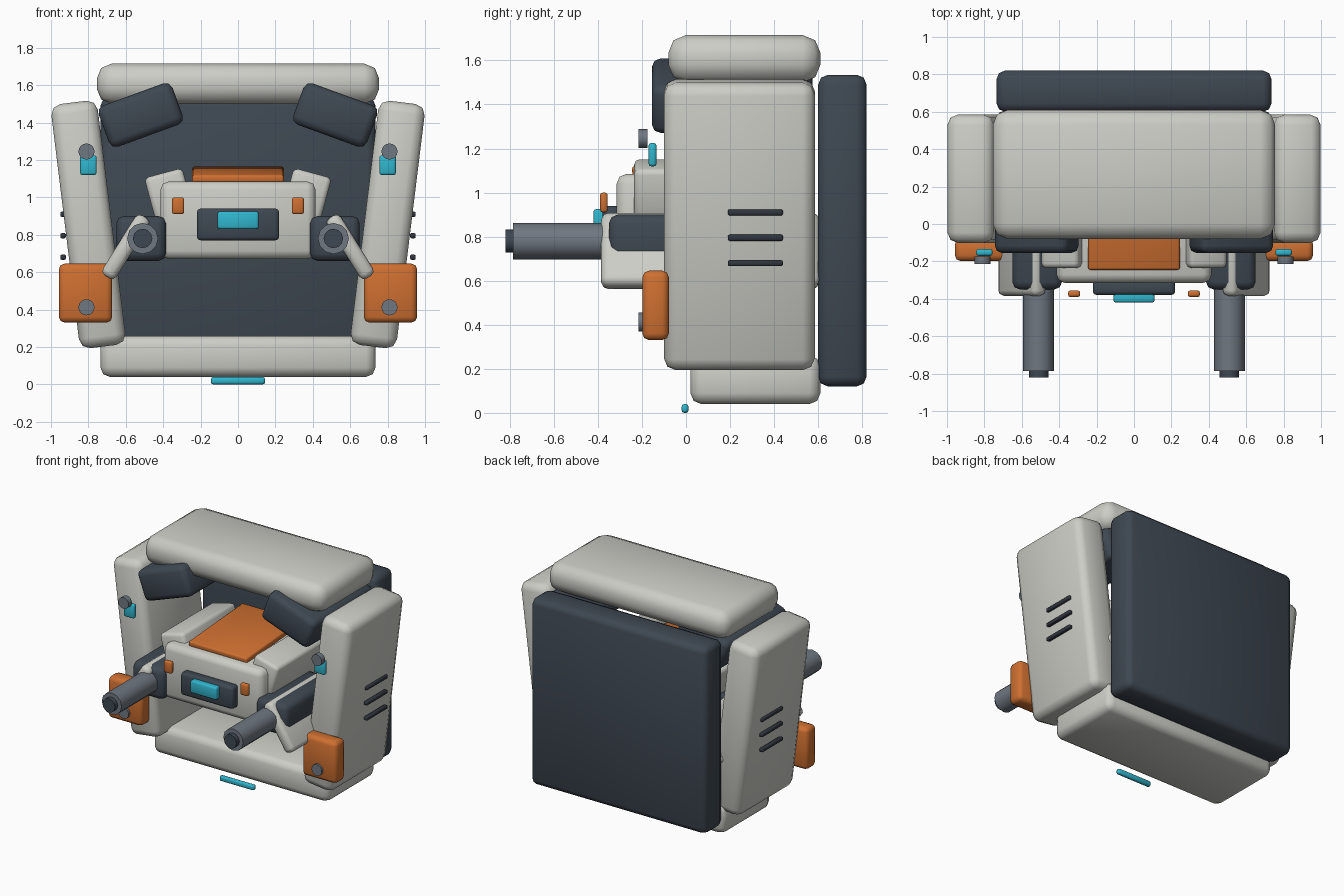
import bpy, bmesh, math
from mathutils import Matrix, Vector

cube = bpy.data.objects.get("Cube")
if cube:
    bpy.data.objects.remove(cube, do_unlink=True)


def material(name, rgb):
    m = bpy.data.materials.new(name)
    m.use_nodes = True
    color = (*rgb, 1)
    m.diffuse_color = color
    m.node_tree.nodes["Principled BSDF"].inputs["Base Color"].default_value = color
    return m


SHELL = material("warm_light_grey", (0.60, 0.61, 0.56))
DARK = material("dark_slate", (0.048, 0.064, 0.084))
ORANGE = material("orange", (0.62, 0.16, 0.03))
TEAL = material("teal", (0.03, 0.47, 0.62))
STEEL = material("steel_grey", (0.16, 0.185, 0.22))
BLACK = material("vent_black", (0.03, 0.036, 0.048))


def finish(bm, name, mat, center):
    mesh = bpy.data.meshes.new(name)
    bm.to_mesh(mesh)
    bm.free()
    mesh.materials.append(mat)
    ob = bpy.data.objects.new(name, mesh)
    ob.location = center
    bpy.context.collection.objects.link(ob)
    bpy.ops.object.select_all(action="DESELECT")
    ob.select_set(True)
    bpy.context.view_layer.objects.active = ob
    bpy.ops.object.shade_smooth_by_angle(angle=math.radians(50))
    return ob


def box(name, mat, center, size, bevel, tilt=0, pitch=0):
    """Rounded box; tilt turns about y, pitch about x (degrees)."""
    bm = bmesh.new()
    bmesh.ops.create_cube(bm, size=1, matrix=Matrix.Diagonal((*size, 1)))
    bmesh.ops.bevel(bm, geom=bm.edges[:], offset=bevel, segments=2,
                    profile=0.5, affect="EDGES")
    ob = finish(bm, name, mat, center)
    ob.rotation_euler = (math.radians(pitch), math.radians(tilt), 0)
    return ob


def span(name, mat, low, high, bevel):
    """Rounded box between two corners."""
    low, high = Vector(low), Vector(high)
    return box(name, mat, (low + high) / 2, high - low, bevel)


def rod(name, mat, x, z, y0, y1, radius, sides):
    """Cylinder running along y."""
    bm = bmesh.new()
    bmesh.ops.create_cone(bm, cap_ends=True, segments=sides, radius1=radius,
                          radius2=radius, depth=y1 - y0,
                          matrix=Matrix.Rotation(math.pi / 2, 4, "X"))
    return finish(bm, name, mat, (x, (y0 + y1) / 2, z))


# Housing
span("back_panel", DARK, (-0.735, 0.60, 0.12), (0.735, 0.82, 1.535), 0.045)
span("roof", SHELL, (-0.755, -0.08, 1.5), (0.755, 0.61, 1.715), 0.08)
span("base", SHELL, (-0.735, 0.02, 0.04), (0.735, 0.61, 0.26), 0.05)
span("base_light", TEAL, (-0.145, -0.02, 0), (0.145, 0.012, 0.04), 0.012)

# Head
span("head", SHELL, (-0.415, -0.315, 0.67), (0.415, 0.40, 1.085), 0.045)
box("head_top_plate", ORANGE, (0, 0.08, 1.12), (0.49, 0.65, 0.045), 0.012, pitch=4)
span("face_plate", DARK, (-0.22, -0.38, 0.77), (0.22, -0.30, 0.94), 0.02)
span("face_light", TEAL, (-0.11, -0.42, 0.83), (0.11, -0.36, 0.925), 0.012)

# Mirrored parts
for side, s in (("left", 1), ("right", -1)):
    box(side + "_side_panel", SHELL, (s * 0.80, 0.242, 0.855),
        (0.25, 0.685, 1.315), 0.055, tilt=7 * s)
    for i, z in enumerate((0.68, 0.795, 0.91)):
        box(f"{side}_vent_{i + 1}", BLACK, (s * 0.935, 0.315, z),
            (0.03, 0.25, 0.028), 0.008)
    box(side + "_brow", DARK, (s * 0.52, 0.21, 1.44),
        (0.42, 0.73, 0.235), 0.04, tilt=20 * s)
    box(side + "_cheek", SHELL, (s * 0.365, 0.08, 1.0),
        (0.21, 0.63, 0.27), 0.025, tilt=15 * s)
    box(side + "_eye", ORANGE, (s * 0.32, -0.373, 0.955),
        (0.065, 0.035, 0.09), 0.012)

    # Arm, diagonal plate and barrel
    box(side + "_arm", DARK, (s * 0.518, -0.05, 0.78), (0.265, 0.60, 0.24), 0.04)
    box(side + "_arm_plate", SHELL, (s * 0.60, 0.11, 0.735),
        (0.085, 0.99, 0.38), 0.03, tilt=-32 * s)
    rod(side + "_barrel", STEEL, s * 0.51, 0.78, -0.785, -0.30, 0.083, 12)
    rod(side + "_barrel_tip", DARK, s * 0.51, 0.78, -0.82, -0.78, 0.052, 12)

    # Front pod, bolts and marker light
    box(side + "_pod", ORANGE, (s * 0.815, -0.138, 0.488),
        (0.285, 0.12, 0.315), 0.03)
    rod(side + "_pod_bolt", STEEL, s * 0.81, 0.412, -0.215, -0.16, 0.043, 16)
    rod(side + "_marker_bolt", STEEL, s * 0.81, 1.245, -0.215, -0.175, 0.043, 16)
    box(side + "_marker_light", TEAL, (s * 0.80, -0.152, 1.172),
        (0.088, 0.036, 0.106), 0.012)
